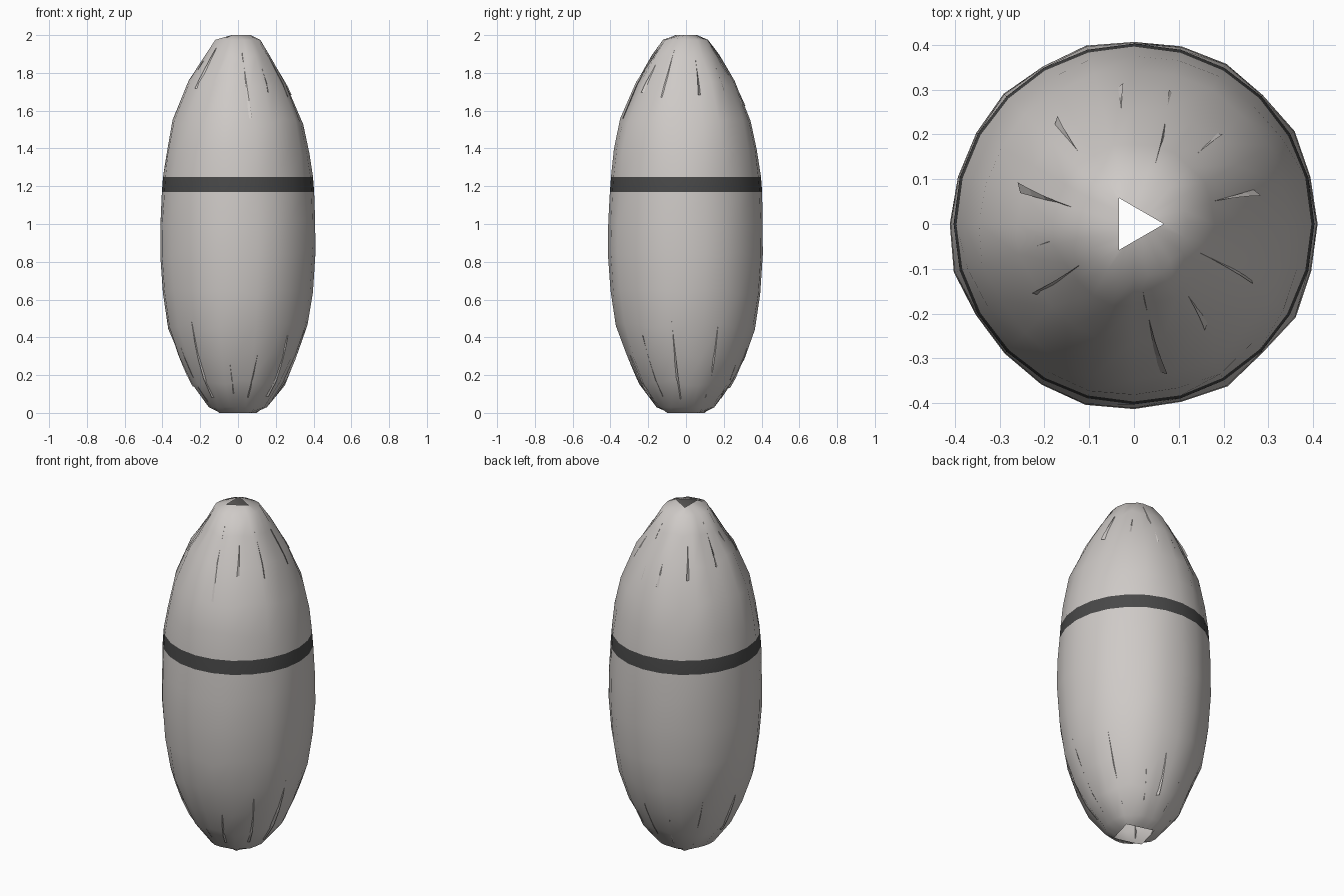
import bpy, bmesh, math, random
from mathutils import Vector

if "Cube" in bpy.data.objects:
    bpy.data.objects.remove(bpy.data.objects["Cube"])

random.seed(7)
N = 24
TAU = 2 * math.pi


def material(name, rgb):
    m = bpy.data.materials.new(name)
    m.diffuse_color = (*rgb, 1)
    m.use_nodes = True
    m.node_tree.nodes["Principled BSDF"].inputs["Base Color"].default_value = m.diffuse_color
    return m


shell_mat = material("warm pale grey", (0.62, 0.59, 0.57))
band_mat = material("charcoal", (0.065, 0.065, 0.065))

# Profile of the pod: height, radius
PROFILE = [(0.03, 0.155), (0.16, 0.25), (0.30, 0.315), (0.46, 0.37), (0.64, 0.398),
           (0.85, 0.412), (1.02, 0.41), (1.17, 0.403), (1.25, 0.397), (1.38, 0.38),
           (1.54, 0.347), (1.74, 0.262), (1.88, 0.182), (1.975, 0.12)]


def radius_at(z):
    for (z0, r0), (z1, r1) in zip(PROFILE, PROFILE[1:]):
        if z0 <= z <= z1:
            return r0 + (r1 - r0) * (z - z0) / (z1 - z0)
    return PROFILE[-1][1]


def hole_ring(z, r, sides, turn):
    """N points spread along the edge of a regular polygon opening."""
    pts = []
    per = N // sides
    for i in range(N):
        k, f = divmod(i, per)
        a = turn + TAU * k / sides
        b = a + TAU / sides
        p = Vector((r * math.cos(a), r * math.sin(a), z))
        q = Vector((r * math.cos(b), r * math.sin(b), z))
        pts.append(p.lerp(q, f / per))
    # start with the point nearest to angle zero so the rings line up
    s = round(turn / TAU * N)
    return [pts[(i - s) % N] for i in range(N)]


# Pleated shell, open at both ends, with a painted band
bm = bmesh.new()
rings = [hole_ring(0.0, 0.115, 4, TAU / 12)]
pleat = [random.uniform(-0.006, 0.007) for _ in range(N)]
for z, r in PROFILE:
    in_band = 1.1 < z < 1.3
    ring = []
    for i in range(N):
        a = TAU * i / N
        dz = 0 if in_band or z < 0.1 or z > 1.9 else random.uniform(-0.02, 0.02)
        rr = r + (0 if in_band else pleat[i])
        ring.append(Vector((rr * math.cos(a), rr * math.sin(a), z + dz)))
    rings.append(ring)
rings.append(hole_ring(2.0, 0.067, 3, 0))

verts = [[bm.verts.new(p) for p in ring] for ring in rings]
for lo, hi in zip(verts, verts[1:]):
    for i in range(N):
        j = (i + 1) % N
        f = bm.faces.new((lo[i], lo[j], hi[j], hi[i]))
        f.smooth = True
        f.material_index = 1 if 1.17 < f.calc_center_median().z < 1.25 else 0
bmesh.ops.recalc_face_normals(bm, faces=bm.faces)


def finish(bm, name):
    me = bpy.data.meshes.new(name)
    bm.to_mesh(me)
    bm.free()
    me.materials.append(shell_mat)
    me.materials.append(band_mat)
    ob = bpy.data.objects.new(name, me)
    bpy.context.collection.objects.link(ob)
    return ob


shell = finish(bm, "pod_shell")
bpy.context.view_layer.objects.active = shell
shell.select_set(True)
bpy.ops.object.shade_smooth_by_angle(angle=math.radians(50))

# Thin tapering folds that lift slightly off the shell near both ends
bm = bmesh.new()


def on_shell(a, z, lift):
    r = radius_at(z) + lift
    return Vector((r * math.cos(a), r * math.sin(a), z))


def fold(a, z_wide, z_tip):
    w = random.choice((-1, 1)) * random.uniform(0.05, 0.09)
    steps = 4
    prev = None
    for s in range(steps + 1):
        t = s / steps
        z = z_wide + (z_tip - z_wide) * t
        pair = (bm.verts.new(on_shell(a, z, -0.008)),
                bm.verts.new(on_shell(a + w * (1 - t), z, 0.007 * (1 - t) - 0.002)))
        if prev:
            f = bm.faces.new((prev[0], prev[1], pair[1], pair[0]))
            f.normal_update()
            c = f.calc_center_median()
            if f.normal.x * c.x + f.normal.y * c.y < 0:
                f.normal_flip()
        prev = pair


for i in range(12):
    a = TAU * (i + random.uniform(0.2, 0.8)) / 12
    fold(a, random.uniform(1.55, 1.72), random.uniform(1.86, 1.95))
    fold(a + 0.2, random.uniform(0.06, 0.14), random.uniform(0.3, 0.5))
finish(bm, "surface_folds")
